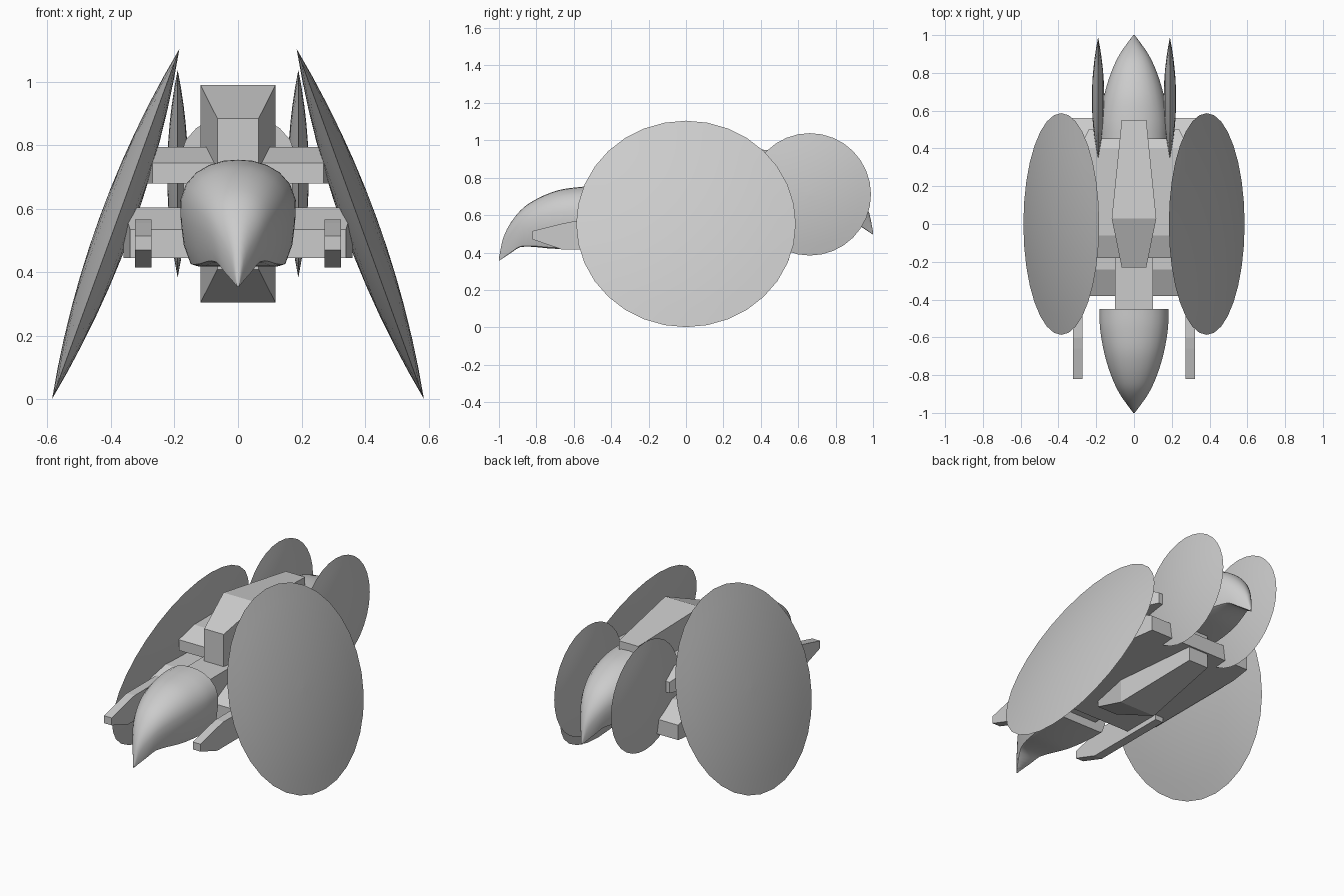
import bpy, bmesh, math
from mathutils import Matrix

cube = bpy.data.objects.get("Cube")
if cube:
    bpy.data.objects.remove(cube, do_unlink=True)

grey = bpy.data.materials.new("plain grey")
grey.use_nodes = True
grey.diffuse_color = (0.6, 0.6, 0.6, 1)
grey.node_tree.nodes["Principled BSDF"].inputs["Base Color"].default_value = (0.6, 0.6, 0.6, 1)


def make(name, bm, matrix=Matrix(), smooth=None):
    bmesh.ops.remove_doubles(bm, verts=bm.verts, dist=1e-5)
    bmesh.ops.transform(bm, matrix=matrix, verts=bm.verts)
    bmesh.ops.recalc_face_normals(bm, faces=bm.faces)
    mesh = bpy.data.meshes.new(name)
    bm.to_mesh(mesh)
    bm.free()
    mesh.materials.append(grey)
    ob = bpy.data.objects.new(name, mesh)
    bpy.context.collection.objects.link(ob)
    if smooth:
        bpy.ops.object.select_all(action='DESELECT')
        ob.select_set(True)
        bpy.context.view_layer.objects.active = ob
        bpy.ops.object.shade_smooth_by_angle(angle=math.radians(smooth))
    return ob


def loft(rings):
    """Skin a row of closed rings and cap both ends."""
    bm = bmesh.new()
    rows = [[bm.verts.new(p) for p in ring] for ring in rings]
    n = len(rows[0])
    for a, b in zip(rows, rows[1:]):
        for i in range(n):
            bm.faces.new((a[i], a[(i + 1) % n], b[(i + 1) % n], b[i]))
    bm.faces.new(rows[0])
    bm.faces.new(rows[-1])
    return bm


def block(name, stations, x=0):
    """Box lofted along y from (y, half width, low z, high z)."""
    make(name, loft([[(x - w, y, lo), (x + w, y, lo), (x + w, y, hi), (x - w, y, hi)]
                     for y, w, lo, hi in stations]))


def lens(name, radius, bulge, matrix, sides=32, steps=6):
    """Sharp-rimmed disc lying in the yz plane."""
    rings = []
    for k in range(-steps, steps + 1):
        t = k / steps
        r = radius * max(1 - abs(t), 0.001) if k else radius
        x = math.copysign(bulge * (1 - (r / radius) ** 2), t)
        rings.append([(x, r * math.cos(a), r * math.sin(a))
                      for a in (2 * math.pi * i / sides for i in range(sides))])
    make(name, loft(rings), matrix, 30)


def interp(points, y):
    """Smooth curve through (y, value) points."""
    n = len(points)
    for i in range(n - 1):
        (y0, v0), (y1, v1) = points[i], points[i + 1]
        if y <= y1 or i == n - 2:
            def slope(j):
                a, b = points[max(j - 1, 0)], points[min(j + 1, n - 1)]
                return (b[1] - a[1]) / (b[0] - a[0])
            h = y1 - y0
            t = (y - y0) / h
            return (v0 * (1 + 2 * t) * (1 - t) ** 2 + v1 * t * t * (3 - 2 * t)
                    + h * slope(i) * t * (1 - t) ** 2 + h * slope(i + 1) * t * t * (t - 1))


# Hooked pod used for the nose and the tail
WIDTH = [(0, 0.004), (0.1, 0.075), (0.2, 0.122), (0.32, 0.158), (0.45, 0.18), (0.55, 0.182)]
TOP = [(0, 0.37), (0.02, 0.47), (0.07, 0.57), (0.15, 0.655), (0.3, 0.728), (0.45, 0.752), (0.55, 0.755)]
LOW = [(0, 0.355), (0.06, 0.395), (0.12, 0.43), (0.3, 0.42), (0.55, 0.42)]
SECTION = [(0, 1), (0.25, 0.99), (0.5, 0.95), (0.72, 0.88), (0.9, 0.77), (1, 0.62),
           (0.99, 0.42), (0.94, 0.2), (0.82, 0.02), (0.7, 0)]


def pod(name, matrix):
    outline = SECTION + [(-u, v) for u, v in reversed(SECTION[1:])]
    rings = []
    for k in range(25):
        d = 0.55 * (k / 24) ** 1.6
        w, hi, lo = (interp(c, d) for c in (WIDTH, TOP, LOW))
        rings.append([(u * w, d - 1, lo + v * (hi - lo)) for u, v in outline])
    make(name, loft(rings), matrix, 40)


pod("nose_pod", Matrix())
pod("tail_pod", Matrix.Translation((0, 0, 0.14)) @ Matrix.Rotation(math.pi, 4, 'Z'))

# Central hull and neck
block("central_hull", [(-0.23, 0.065, 0.41, 0.885), (0.03, 0.118, 0.305, 0.99),
                       (0.55, 0.065, 0.36, 0.935)])
block("neck", [(-0.5, 0.1, 0.47, 0.69), (-0.1, 0.1, 0.47, 0.69)])

# Cross struts reaching the shells
block("upper_strut", [(-0.18, 0.27, 0.68, 0.745), (-0.06, 0.29, 0.68, 0.795),
                      (0.4, 0.29, 0.68, 0.795), (0.5, 0.24, 0.68, 0.745)])
block("lower_strut", [(-0.38, 0.34, 0.445, 0.535), (-0.24, 0.36, 0.445, 0.605),
                      (0.42, 0.36, 0.445, 0.605), (0.56, 0.34, 0.445, 0.535)])

# Paired parts
for side, s in (("left", 1), ("right", -1)):
    tilt = Matrix.Rotation(-s * math.atan2(0.2, 0.55), 4, 'Y')
    lens(side + "_shell", 0.587, 0.055, Matrix.Translation((s * 0.385, 0, 0.553)) @ tilt)
    lens(side + "_tail_disc", 0.327, 0.033, Matrix.Translation((s * 0.19, 0.662, 0.711)))
    block(side + "_prong", [(-0.82, 0.026, 0.47, 0.515), (-0.66, 0.026, 0.415, 0.555),
                            (-0.6, 0.026, 0.415, 0.567), (-0.14, 0.026, 0.415, 0.567)], s * 0.298)
